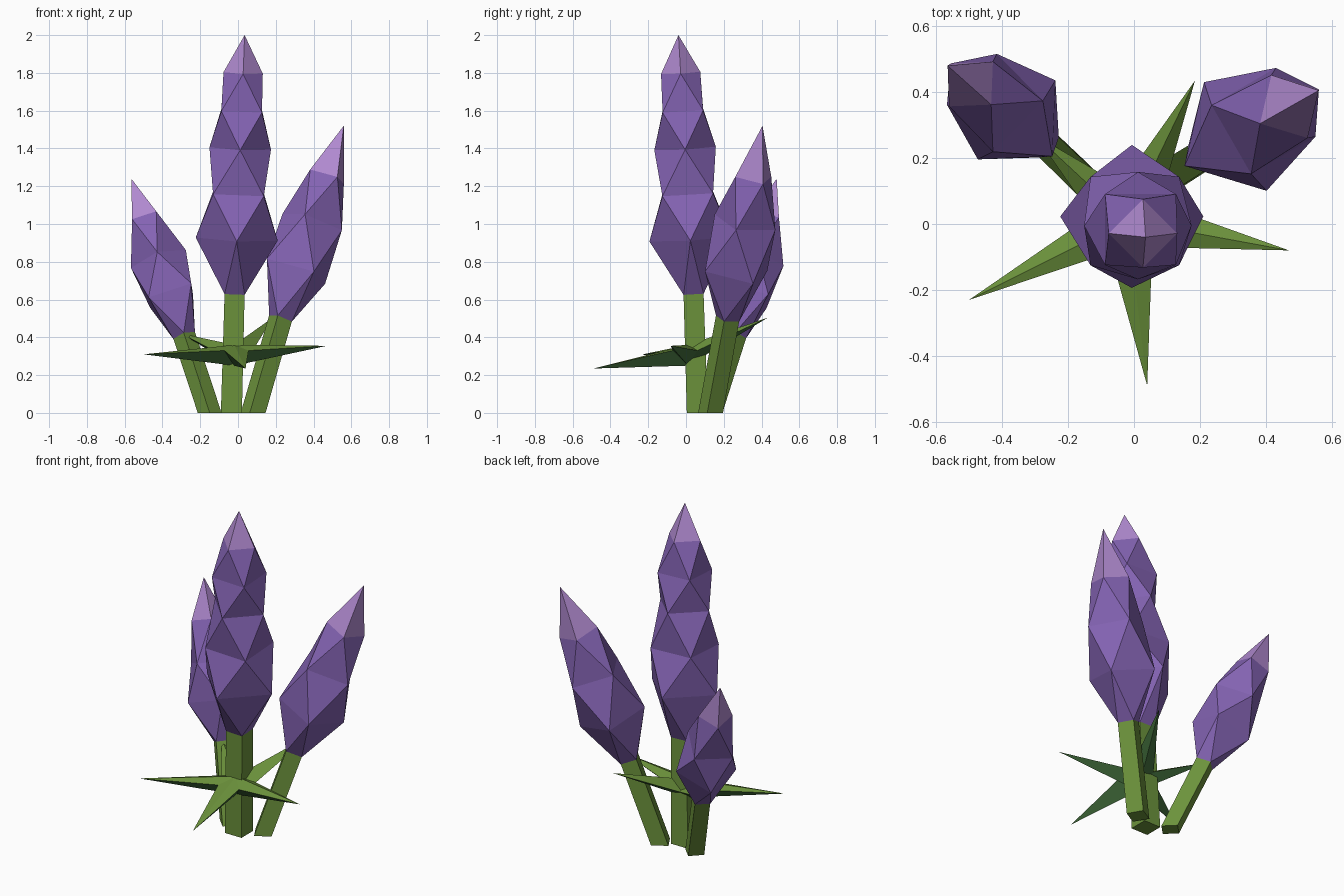
import bpy
from math import cos, sin, radians
from mathutils import Vector

cube = bpy.data.objects.get("Cube")
if cube:
    bpy.data.objects.remove(cube, do_unlink=True)


def material(name, color):
    m = bpy.data.materials.new(name)
    m.use_nodes = True
    m.diffuse_color = (*color, 1)
    m.node_tree.nodes["Principled BSDF"].inputs["Base Color"].default_value = (*color, 1)
    return m


petal = material("petal purple", (0.23, 0.125, 0.45))
tip_color = material("tip lilac", (0.43, 0.25, 0.62))
green = material("stem green", (0.15, 0.29, 0.045))
dark_green = material("leaf underside green", (0.06, 0.17, 0.05))
UP = Vector((0, 0, 1))


def build(name, verts, faces, mats, rule=None):
    mesh = bpy.data.meshes.new(name)
    mesh.from_pydata(verts, [], faces)
    for m in mats:
        mesh.materials.append(m)
    for p in mesh.polygons:
        p.material_index = rule(p) if rule else 0
    obj = bpy.data.objects.new(name, mesh)
    bpy.context.collection.objects.link(obj)


def ring(center, axis, radius, phase):
    """Four-sided ring perpendicular to an axis."""
    turn = UP.rotation_difference(axis)
    out = []
    for k in range(4):
        a = radians(phase + 90 * k)
        out.append(center + turn @ Vector((radius * cos(a), radius * sin(a), 0)))
    return out


def flower(side, foot, base, tip, stem_radius, phase, levels):
    """Stem and faceted bud; levels are (height, radius), each turned by 45 degrees."""
    foot, base, tip = Vector(foot), Vector(base), Vector(tip)
    axis = tip - base

    # stem: flat on the ground, square section
    top = ring(base, axis, stem_radius, phase - 45)
    verts = ring(foot, UP, stem_radius * 1.05, phase - 45) + top
    faces = [(k, (k + 1) % 4, 4 + (k + 1) % 4, 4 + k) for k in range(4)]
    build(side + "_stem", verts, faces + [(3, 2, 1, 0), (4, 5, 6, 7)], [green])

    # bud: stacked twisted rings joined by triangles, ending in a point
    verts, faces = list(top), [(3, 2, 1, 0)]
    for i, (z, r) in enumerate(levels):
        center = base + axis * ((z - base.z) / axis.z)
        verts += ring(center, axis, r, phase + 45 * i)
        lo, hi = 4 * i, 4 * i + 4
        for k in range(4):
            n = (k + 1) % 4
            faces += [(lo + k, lo + n, hi + k), (lo + n, hi + n, hi + k)]
    last, apex = 4 * len(levels), len(verts)
    verts.append(tip)
    faces += [(last + k, last + (k + 1) % 4, apex) for k in range(4)]
    build(side + "_bud", verts, faces, [petal, tip_color],
          lambda p: int(apex in p.vertices))


flower("middle", (-0.035, 0.06, 0), (-0.018, 0.04, 0.63), (0.035, -0.04, 2.0), 0.075, 0,
       [(0.92, 0.217), (1.16, 0.19), (1.4, 0.163), (1.6, 0.152), (1.8, 0.104)])
flower("left", (0.08, 0.13, 0), (0.225, 0.22, 0.5), (0.56, 0.405, 1.52), 0.065, 30,
       [(0.75, 0.19), (1.01, 0.17), (1.25, 0.11)])
flower("right", (-0.15, 0.13, 0), (-0.285, 0.26, 0.41), (-0.565, 0.48, 1.24), 0.06, 45,
       [(0.62, 0.168), (0.815, 0.153), (1.03, 0.095)])

# leaf star: five pointed blades around the middle stem, ridged above and below
tips = [(-0.5, -0.23, 0.31), (0.04, -0.49, 0.235), (0.47, -0.08, 0.355),
        (0.185, 0.435, 0.505), (-0.3, 0.27, 0.42)]
hub = Vector((-0.02, 0.01, 0))
verts = [hub + UP * 0.36, hub + UP * 0.25]
for i, t in enumerate(tips):
    here = (Vector(t) - hub).to_2d().normalized()
    after = (Vector(tips[(i + 1) % 5]) - hub).to_2d().normalized()
    valley = (here + after).normalized() * 0.11
    verts += [Vector(t), hub + Vector((valley.x, valley.y, 0.33))]
faces = []
for k in range(10):
    a, b = 2 + k, 2 + (k + 1) % 10
    faces += [(0, a, b), (1, b, a)]
build("leaf_star", verts, faces, [green, dark_green], lambda p: int(1 in p.vertices))
